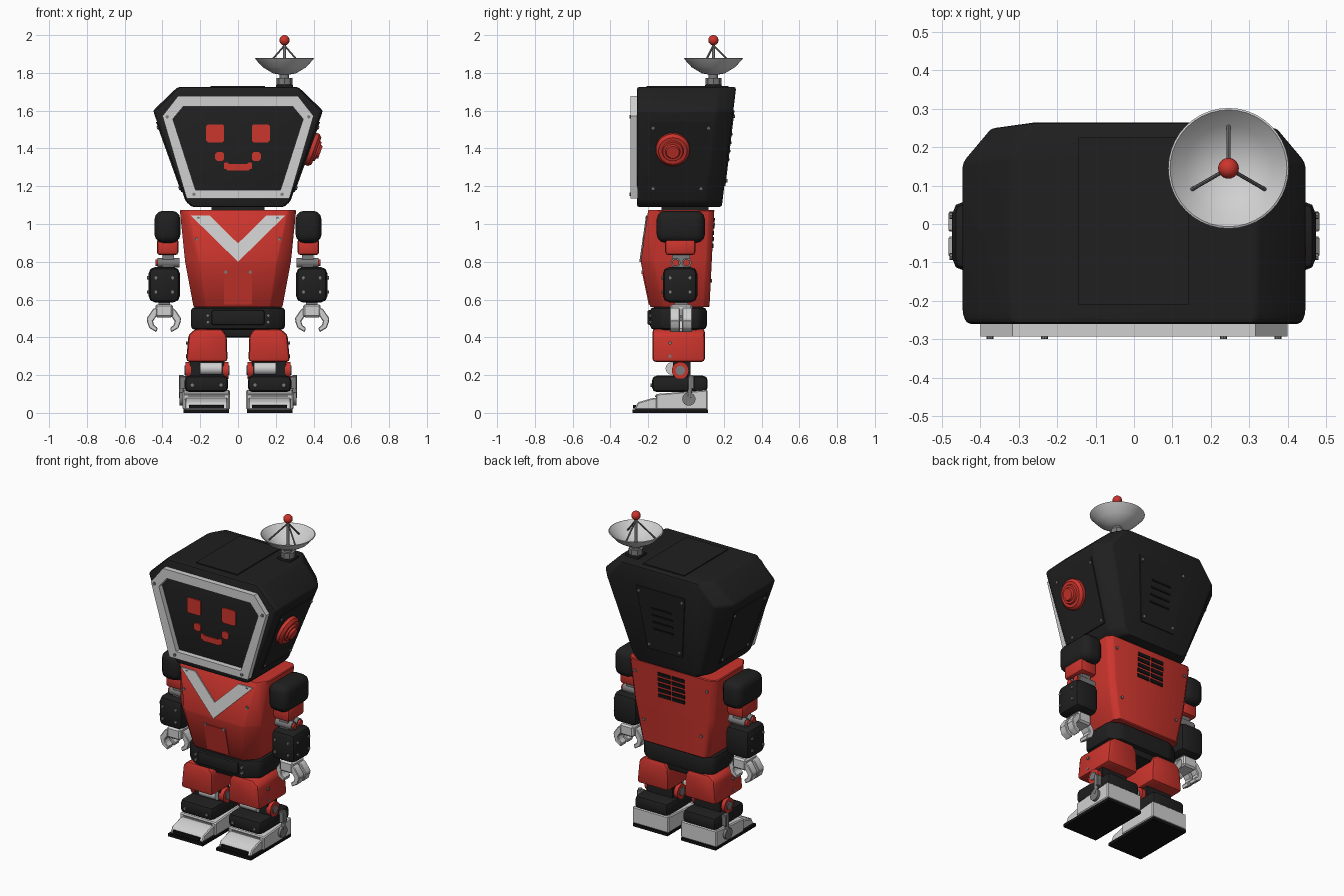
import bpy, bmesh, math
from mathutils import Matrix, Vector

cube = bpy.data.objects.get("Cube")
if cube:
    bpy.data.objects.remove(cube, do_unlink=True)


def material(name, r, g, b):
    m = bpy.data.materials.new(name)
    m.use_nodes = True
    m.diffuse_color = (r, g, b, 1)
    m.node_tree.nodes["Principled BSDF"].inputs["Base Color"].default_value = (r, g, b, 1)
    return m


BLACK = material("matte black", .014, .014, .014)
SOLE = material("deep black", .006, .006, .006)
RED = material("signal red", .6, .035, .026)
SILVER = material("light silver", .63, .63, .63)
STEEL = material("steel grey", .2, .2, .2)
parts = []


def finish(name, bm, mat, bevel=0, segments=2, pair=False):
    """Turn a bmesh into an object, optionally bevelled and mirrored across x."""
    bmesh.ops.recalc_face_normals(bm, faces=bm.faces[:])
    if bevel:
        bmesh.ops.bevel(bm, geom=bm.edges[:], offset=bevel, segments=segments,
                        profile=.5, affect='EDGES', clamp_overlap=True)
    mesh = bpy.data.meshes.new(name)
    bm.to_mesh(mesh)
    bm.free()
    mesh.materials.append(mat)
    ob = bpy.data.objects.new(name, mesh)
    bpy.context.collection.objects.link(ob)
    if pair:
        ob.modifiers.new("both sides", 'MIRROR')
    parts.append(ob)
    return ob


def loft(name, loops, mat, **kw):
    """Skin between closed loops of points and cap both ends."""
    bm = bmesh.new()
    rings = [[bm.verts.new(p) for p in loop] for loop in loops]
    n = len(rings[0])
    for a, b in zip(rings, rings[1:]):
        for i in range(n):
            j = (i + 1) % n
            bm.faces.new((a[i], a[j], b[j], b[i]))
    bm.faces.new(rings[0])
    bm.faces.new(rings[-1])
    return finish(name, bm, mat, **kw)


def box(name, x, y, z, mat, **kw):
    loops = [[(x[0], y[0], h), (x[1], y[0], h), (x[1], y[1], h), (x[0], y[1], h)] for h in z]
    return loft(name, loops, mat, **kw)


def prism(name, outline, depth, mat, axis='y', lean=lambda z: 0, **kw):
    """Extrude an outline (u, z) along y or x; lean shifts it by height."""
    def place(u, z, d):
        d += lean(z)
        return (u, d, z) if axis == 'y' else (d, u, z)
    return loft(name, [[place(u, z, d) for u, z in outline] for d in depth], mat, **kw)


def rods(name, ends, r, mat, sides=16, tip=None, **kw):
    """Cylinders or cones between pairs of points, in one object."""
    bm = bmesh.new()
    for p, q in ends:
        p, q = Vector(p), Vector(q)
        turn = (q - p).to_track_quat('Z', 'Y').to_matrix().to_4x4()
        bmesh.ops.create_cone(bm, cap_ends=True, segments=sides, radius1=r,
                              radius2=r if tip is None else tip, depth=(q - p).length,
                              matrix=Matrix.Translation((p + q) / 2) @ turn)
    return finish(name, bm, mat, **kw)


def bolts(name, points, direction, mat=STEEL, **kw):
    d = Vector(direction).normalized() * .007
    rods(name, [(Vector(p) - d, Vector(p) + d) for p in points], .009, mat, sides=8, **kw)


def symmetric(half):
    """Close a half outline, listed top to bottom on +x, with its mirror."""
    return half + [(-u, z) for u, z in reversed(half)]


# Head shell: six-sided outline, chamfered towards the leaning back
HEAD = symmetric([(.32, 1.725), (.45, 1.6), (.277, 1.12), (.245, 1.09)])
def back_lean(z): return (z - 1.72) * .12
def side_x(z): return .45 - (1.6 - z) * .36
sections = [(-.26, .975, 0), (-.235, 1, 0), (.175, 1, 1), (.265, .83, 1)]
loft("head", [[(x * k, y + lean * back_lean(z), z) for x, z in HEAD] for y, k, lean in sections],
     BLACK, bevel=.012)
box("head_top_panel", (-.145, .142), (-.21, .225), (1.71, 1.731), BLACK)
prism("head_back_panel", symmetric([(.17, 1.6), (.12, 1.2)]), (.255, .271), BLACK, lean=back_lean)
for i in range(4):
    z = 1.34 + i * .045
    prism("head_back_slot", symmetric([(.07, z + .006), (.07, z - .006)]), (.268, .275), SOLE,
          lean=back_lean)
bolts("head_back_bolts", [(x, .271 + back_lean(z), z) for x, z in ((.15, 1.57), (.105, 1.23))],
      (0, 1, 0), pair=True)
prism("head_side_panel", [(-.19, 1.54), (.135, 1.54), (.095, 1.17), (-.19, 1.17)], (-.01, .006),
      BLACK, axis='x', lean=side_x, pair=True)
OUT = Vector((.94, 0, -.34))
bolts("head_side_bolts", [(side_x(z) + .005, y, z) for y, z in
                          ((-.175, 1.51), (.12, 1.51), (-.175, 1.19), (.08, 1.19))], OUT, pair=True)

# Ear disc on the left side only
ear = Vector((side_x(1.4), -.07, 1.4))
for name, r, tip, a, b in (("ear_base", .09, .09, -.01, .025), ("ear_rim", .09, .075, .025, .04),
                           ("ear_ring", .057, .053, .04, .05), ("ear_button", .04, .034, .05, .062)):
    rods(name, [(ear + OUT * a, ear + OUT * b)], r, RED, sides=32, tip=tip)

# Face frame: outer outline joined to inner outline
outer = symmetric([(.317, 1.678), (.4, 1.572), (.272, 1.135)])
inner = symmetric([(.29, 1.622), (.345, 1.556), (.225, 1.18)])
bm = bmesh.new()
rings = [[bm.verts.new((x, y, z)) for x, z in o]
         for o, y in ((outer, -.25), (outer, -.293), (inner, -.293), (inner, -.25))]
for k in range(4):
    a, b = rings[k], rings[(k + 1) % 4]
    for i in range(len(outer)):
        j = (i + 1) % len(outer)
        bm.faces.new((a[i], a[j], b[j], b[i]))
finish("face_frame", bm, SILVER)
bolts("frame_bolts", [(.375, -.293, 1.567), (.233, -.293, 1.157)], (0, 1, 0), pair=True)

# Eyes and smile
def face_plate(name, x, z, w, h, cut, **kw):
    half = [(w - cut, h), (w, h - cut), (w, cut - h), (w - cut, -h)]
    prism(name, [(x + u, z + v) for u, v in symmetric(half)], (-.267, -.258), RED, **kw)
face_plate("eye", .121, 1.48, .048, .048, .01, pair=True)
face_plate("smile_corner", .097, 1.357, .024, .024, .011, pair=True)
face_plate("smile_end", .062, 1.308, .013, .017, .005, pair=True)
face_plate("smile", 0, 1.3, .06, .018, .004)

# Dish antenna
AX, AY = .246, .145
box("antenna_base", (AX - .045, AX + .045), (AY - .045, AY + .045), (1.71, 1.738), BLACK, bevel=.006)
rods("antenna_mount", [((AX, AY, 1.73), (AX, AY, 1.772))], .042, STEEL, sides=8)
rods("antenna_neck", [((AX, AY, 1.77), (AX, AY, 1.8))], .025, STEEL)
bm = bmesh.new()
curve = [(0, 1.787), (.06, 1.797), (.115, 1.83), (.157, 1.876),
         (.152, 1.878), (.112, 1.837), (.06, 1.805), (0, 1.796)]
line = [bm.verts.new((AX + r, AY, z)) for r, z in curve]
edges = [bm.edges.new(e) for e in zip(line, line[1:])]
bmesh.ops.spin(bm, geom=line + edges, cent=(AX, AY, 0), axis=(0, 0, 1), angle=math.tau, steps=40)
bmesh.ops.remove_doubles(bm, verts=bm.verts[:], dist=.0005)
finish("dish", bm, SILVER)
rods("dish_struts", [((AX + .11 * math.cos(a), AY + .11 * math.sin(a), 1.835), (AX, AY, 1.945))
                     for a in (math.radians(d) for d in (90, 210, 330))], .005, STEEL, sides=8)
rods("dish_mast", [((AX, AY, 1.79), (AX, AY, 1.96))], .008, STEEL)
bm = bmesh.new()
bmesh.ops.create_uvsphere(bm, u_segments=24, v_segments=14, radius=.027,
                          matrix=Matrix.Translation((AX, AY, 1.973)))
finish("antenna_ball", bm, RED)

# Torso: chamfered chest that bulges forward, then tapers to the waist
def chest(z): return -.2 - (1.075 - z) * .145 if z > .8 else -.24 + (.8 - z) * .21
def back(z): return .15 - (1.075 - z) * .05
def torso_loop(z, wide, flat):
    f, b = chest(z), back(z)
    half = [(flat, f), (wide, f + .07), (wide, b - .03), (wide - .03, b)]
    return [(x, y, z) for x, y in symmetric(half)]
loft("torso", [torso_loop(1.075, .308, .265), torso_loop(.8, .28, .205),
               torso_loop(.56, .235, .17)], RED, bevel=.005, segments=1)
box("neck", (-.14, .14), (-.13, .12), (1.06, 1.1), BLACK)
prism("chest_chevron", [(-.25, 1.045), (-.15, 1.045), (0, .897), (.15, 1.045), (.25, 1.045), (0, .8)],
      (-.007, .004), SILVER, lean=chest)
prism("belly_panel", symmetric([(.075, .745), (.075, .575)]), (-.005, .006), RED, lean=chest)
bolts("chest_bolts", [(x, chest(z), z) for x, z in ((.21, 1.03), (.22, .92), (.065, .745))],
      (0, 1, 0), pair=True)
for i in range(5):
    z = .885 + i * .034
    prism("back_vent", [(.006, z - .011), (.092, z - .011), (.092, z + .011), (.006, z + .011)],
          (-.004, .005), SOLE, lean=back, pair=True)
bolts("back_bolts", [(.25, back(1), 1), (.2, back(.7), .7)], (0, 1, 0), pair=True)

# Waist and hips
loft("waist", [[(x, y, z) for x, y in symmetric([(.16, -.19), (.25, -.13), (.25, .07), (.18, .11)])]
               for z in (.44, .56)], BLACK, bevel=.022)
box("belt_plate", (-.14, .14), (-.205, -.17), (.465, .545), BLACK, bevel=.012)
bolts("waist_bolts", [(.16, -.19, .515), (.16, -.19, .48)], (0, 1, 0), pair=True)
prism("hip_block", symmetric([(.13, .46), (.09, .4)]), (-.13, .08), BLACK, bevel=.01)

# Arms
box("shoulder", (.305, .442), (-.155, .1), (.9, 1.07), BLACK, bevel=.045, segments=3, pair=True)
box("upper_arm", (.315, .43), (-.11, .05), (.835, .925), RED, bevel=.018, pair=True)
for y in (-.055, .003):
    rods("elbow_pin", [((.31, y, .795), (.425, y, .795))], .026, STEEL, pair=True)
    rods("elbow_cap", [((.425, y, .795), (.437, y, .795))], .018, RED, pair=True)
box("elbow_link", (.34, .4), (-.075, .02), (.76, .85), STEEL, pair=True)
box("forearm", (.307, .474), (-.123, .06), (.585, .772), BLACK, bevel=.035, pair=True)
levels = (.715, .64)
bolts("forearm_front_bolts", [(x, -.123, z) for x in (.345, .436) for z in levels], (0, 1, 0), pair=True)
bolts("forearm_side_bolts", [(.474, y, z) for y in (-.085, .022) for z in levels], (1, 0, 0), pair=True)

# Hands: a palm with two outer fingers and a broad thumb
box("wrist", (.36, .42), (-.06, .01), (.56, .6), STEEL, pair=True)
box("palm", (.345, .438), (-.085, .035), (.505, .575), SILVER, bevel=.01, segments=1, pair=True)
upper = [(.425, .56), (.45, .55), (.484, .5), (.478, .475), (.45, .485), (.43, .515)]
lower = [(.484, .49), (.47, .45), (.432, .427), (.425, .45), (.445, .465), (.452, .495)]
for seg, shape in (("knuckle", upper), ("fingertip", lower)):
    for y in (-.085, -.02):
        prism("finger_" + seg, shape, (y, y + .052), SILVER, bevel=.004, segments=1, pair=True)
    prism("thumb_" + seg, [(.785 - x, z) for x, z in shape], (-.055, .008), SILVER,
          bevel=.004, segments=1, pair=True)

# Legs
prism("thigh", [(.085, .445), (.225, .445), (.262, .415), (.275, .27), (.055, .27), (.06, .41)],
      (-.178, .1), RED, bevel=.018, pair=True)
bolts("thigh_bolts", [(.268, -.085, z) for z in (.37, .3)], (1, 0, 0), pair=True)
box("knee_block", (.075, .255), (-.07, .025), (.17, .29), BLACK, pair=True)
rods("knee_roller", [((.085, -.075, .235), (.2, -.075, .235))], .033, SILVER, sides=24, pair=True)
rods("knee_disc", [((.05, -.03, .225), (.08, -.03, .225)), ((.25, -.03, .225), (.278, -.03, .225))],
     .045, RED, sides=24, pair=True)
rods("knee_axle", [((.045, -.03, .225), (.284, -.03, .225))], .025, STEEL, pair=True)
box("shin", (.052, .282), (-.18, .115), (.11, .197), BLACK, bevel=.025, pair=True)
bolts("shin_bolts", [(x, -.18, .147) for x in (.09, .242)], (0, 1, 0), pair=True)

# Feet
box("sole", (.047, .288), (-.283, .117), (0, .018), SOLE, pair=True)
prism("foot", [(-.16, .018), (.115, .018), (.115, .122), (-.16, .1)], (.043, .293), SILVER,
      axis='x', bevel=.006, segments=1, pair=True)
prism("toe", [(-.275, .018), (-.14, .018), (-.14, .08), (-.18, .078), (-.255, .056)], (.055, .28),
      SILVER, axis='x', bevel=.006, segments=1, pair=True)
box("toe_grille", (.075, .26), (-.28, -.265), (.024, .042), SOLE, pair=True)
box("instep_slot", (.07, .265), (-.164, -.15), (.083, .092), STEEL, pair=True)
rods("ankle_disc", [((.285, .015, .073), (.309, .015, .073))], .035, STEEL, sides=24, pair=True)
rods("ankle_rod", [((.3, .018, .08), (.3, .028, .2))], .012, STEEL, pair=True)
box("ankle_bracket", (.275, .31), (.01, .045), (.125, .195), STEEL, bevel=.004, segments=1, pair=True)

# Smooth rounded surfaces while keeping hard edges crisp
bpy.ops.object.select_all(action='DESELECT')
for ob in parts:
    ob.select_set(True)
bpy.context.view_layer.objects.active = parts[0]
bpy.ops.object.shade_smooth_by_angle(angle=math.radians(32))
